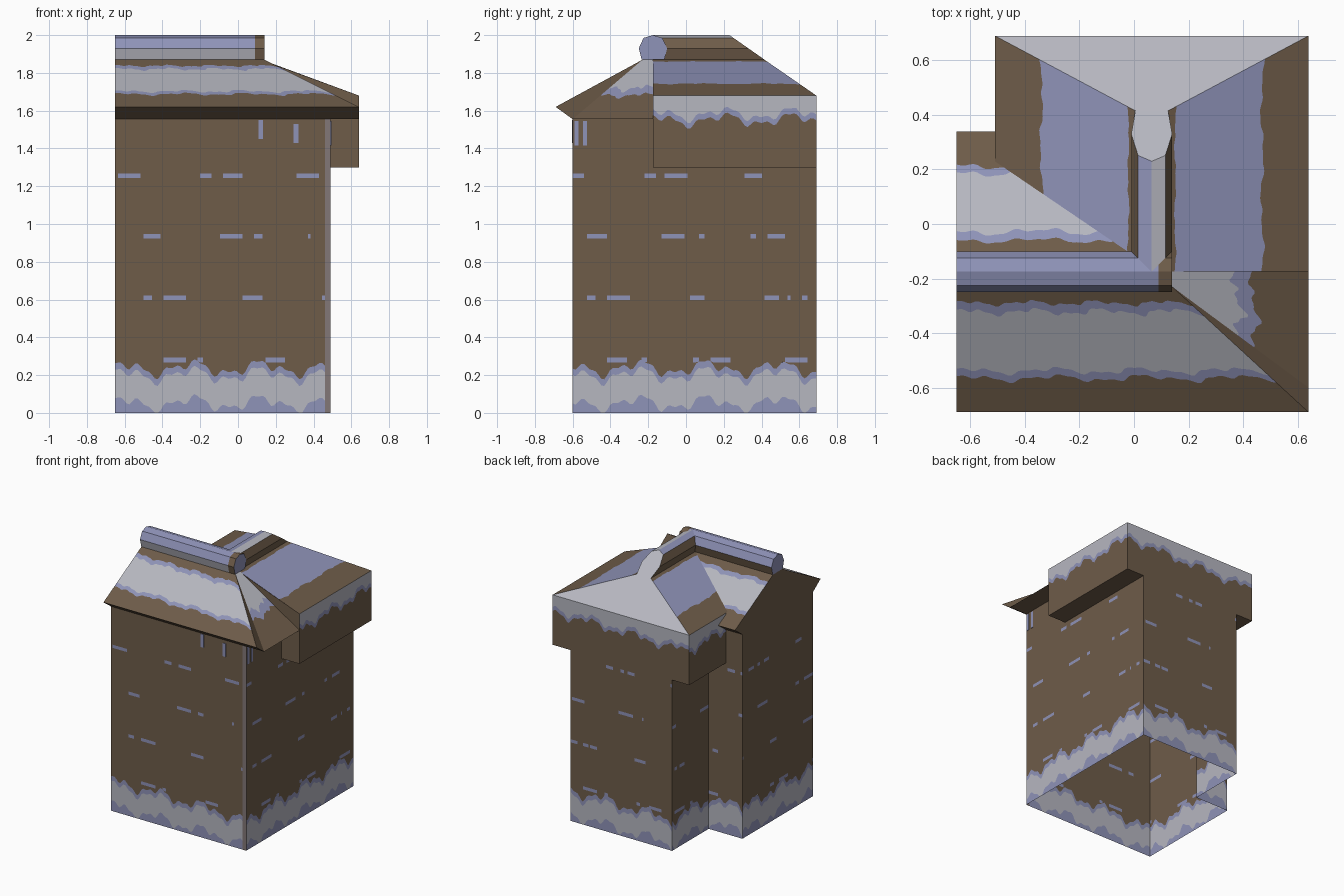
import bpy, bmesh, math
from mathutils import Vector

cube = bpy.data.objects.get("Cube")
if cube:
    bpy.data.objects.remove(cube)


# Materials
def make_mat(name, rgb):
    lin = [(c / 255 / 12.92 if c < 11 else ((c / 255 + 0.055) / 1.055) ** 2.4) for c in rgb]
    m = bpy.data.materials.new(name)
    m.use_nodes = True
    m.diffuse_color = (*lin, 1)
    m.node_tree.nodes["Principled BSDF"].inputs["Base Color"].default_value = (*lin, 1)
    return m


WOOD, SNOW, ICE, EDGE = range(4)
MATS = [make_mat("brown wood", (110, 92, 73)), make_mat("pale snow", (182, 183, 192)),
        make_mat("blue ice", (143, 147, 184)), make_mat("frosted edge", (130, 119, 119))]


def finish(bm, name):
    me = bpy.data.meshes.new(name)
    bmesh.ops.remove_doubles(bm, verts=bm.verts, dist=0.0001)
    bm.to_mesh(me)
    bm.free()
    for m in MATS:
        me.materials.append(m)
    ob = bpy.data.objects.new(name, me)
    bpy.context.collection.objects.link(ob)
    return ob


def flat(name, mat, *polys):
    bm = bmesh.new()
    for pts in polys:
        f = bm.faces.new([bm.verts.new(p) for p in pts])
        f.material_index = mat
    return finish(bm, name)


def wave(t, seed):
    return (math.sin(t * 17 + seed) + 0.7 * math.sin(t * 41 + seed * 2.3)
            + 0.4 * math.sin(t * 83 + seed * 5)) / 2.1


def banded(name, a, b, c, d, bands, seed=0):
    """Four-cornered panel (bottom a-b, top d-c) cut into wavy colour bands.
    Each band is (top level, waviness, material, material between dashes)."""
    a, b, c, d = map(Vector, (a, b, c, d))
    width, height = (b - a).length, (d - a).length
    n = max(4, int(width / 0.015))
    bm = bmesh.new()

    def point(u, v):
        return a.lerp(b, u).lerp(d.lerp(c, u), v)

    for i in range(n):
        u0, u1 = i / n, (i + 1) / n
        low = [0.0, 0.0]
        for k, (top, amp, mat, gap) in enumerate(bands):
            high = [min(1, max(low[j], top + amp * wave(u * width, seed)))
                    for j, u in enumerate((u0, u1))]
            if gap is not None and wave(u0 * width * 0.8, seed + k * 3.7) < 0.3:
                mat = gap
            if max(high[0] - low[0], high[1] - low[1]) > 0.0005:
                pts = [point(u0, low[0]), point(u1, low[1]), point(u1, high[1]), point(u0, high[0])]
                keep = [p for j, p in enumerate(pts) if (p - pts[j - 1]).length > 0.0003]
                if len(keep) > 2:
                    bm.faces.new([bm.verts.new(p) for p in keep]).material_index = mat
            low = high
    return finish(bm, name)


def wall(name, p, q, height, seed):
    """Plank wall with a snow drift at its foot and dashed ice in the joints."""
    bands = [(0.05, 0.06, ICE, None), (0.2, 0.06, SNOW, None), (0.235, 0.06, ICE, None)]
    for z in (0.28, 0.61, 0.935, 1.255):
        bands += [(z - 0.012, 0, WOOD, None), (z + 0.012, 0, ICE, WOOD)]
    bands.append((height, 0, WOOD, None))
    bands = [(t / height, w / height, m, g) for t, w, m, g in bands]
    banded(name, (*p, 0), (*q, 0), (*q, height), (*p, height), bands, seed)


# Main dimensions
XL, XR, XW = -0.65, 0.49, -0.366         # front wing ends, rear wing left wall
YF, YM, YB = -0.6, 0.25, 0.69            # front wall, inner wall, back wall
BL, BR = -0.51, 0.64                     # jettied box sides
TOP, EAVE, BOX, BOXTOP, RIDGE = 1.555, 1.62, 1.3, 1.68, 1.87
YR, XC = -0.175, 0.065                   # ridge lines
CORNER = 0.46

# Walls, open underneath
wall("front_wall", (XL, YF), (CORNER, YF), TOP, 1)
flat("front_corner_strip", EDGE,
     [(CORNER, YF, 0), (XR, YF, 0), (XR, YF, TOP), (CORNER, YF, TOP)])
wall("left_wall", (XR, YF), (XR, YB), TOP, 2)
wall("back_wall", (XR, YB), (XW, YB), BOX, 3)
wall("rear_wing_right_wall", (XW, YB), (XW, YM), BOX, 4)
wall("inner_back_wall", (XW, YM), (XL, YM), TOP, 5)
wall("right_wall", (XL, YM), (XL, YF), TOP, 6)
flat("right_gable", WOOD, [(XL, y, z) for y, z in (
    (YF, TOP), (-0.69, EAVE), (-0.23, RIDGE), (-0.12, RIDGE), (0.34, EAVE), (YM, TOP))])

# Jettied upper box of the rear wing
fringe = [(0.66, 0.13, WOOD, None), (0.74, 0.13, ICE, None), (1, 0, SNOW, None)]
for name, p, q, seed in (("box_left_side", (BR, YR), (BR, YB), 1.5),
                         ("box_back_side", (BR, YB), (BL, YB), 2.5),
                         ("box_right_side", (BL, YB), (BL, YM), 3.5)):
    banded(name, (*p, BOX), (*q, BOX), (*q, BOXTOP), (*p, BOXTOP), fringe, seed)
flat("box_undersides", WOOD,
     [(XR, YR, BOX), (XR, YB, BOX), (BR, YB, BOX), (BR, YR, BOX)],
     [(BL, YM, BOX), (BL, YB, BOX), (XW, YB, BOX), (XW, YM, BOX)])
flat("box_front_end", WOOD, [(x, YR, z) for x, z in (
    (XR, BOX), (BR, BOX), (BR, BOXTOP), (0.12, RIDGE), (0.12, 1.6), (XR, 1.6))])

# Front wing roof
snowy = [(0.27, 0.04, WOOD, None), (0.33, 0.04, ICE, None), (0.8, 0.04, SNOW, None),
         (0.87, 0.03, ICE, None), (1, 0, WOOD, None)]
banded("front_roof_slope", (XL, -0.69, EAVE), (BR, -0.69, EAVE),
       (0.14, -0.23, RIDGE), (XL, -0.23, RIDGE), snowy, 1)
banded("front_wing_back_slope", (XC, 0.34, EAVE), (XL, 0.34, EAVE),
       (XL, -0.12, RIDGE), (XC, -0.12, RIDGE), snowy, 4)
banded("left_hip", (BR, YF, TOP), (BR, YR, TOP), (0.14, YR, RIDGE), (0.14, -0.23, RIDGE),
       [(0.4, 0.06, WOOD, None), (0.52, 0.08, ICE, None), (1, 0, SNOW, None)], 2)
flat("hip_edge", WOOD, [(BR, -0.69, EAVE), (BR, YF, TOP), (0.14, -0.23, RIDGE)])
flat("eave_undersides", WOOD,
     [(XL, -0.69, EAVE), (XL, YF, TOP), (BR, YF, TOP), (BR, -0.69, EAVE)],
     [(XR, YF, TOP), (XR, YR, TOP), (BR, YR, TOP), (BR, YF, TOP)],
     [(XL, 0.34, EAVE), (XW, 0.34, EAVE), (XW, YM, TOP), (XL, YM, TOP)])

# Rear wing roof
HIPY = 0.415
icy = [(0.33, 0.02, WOOD, None), (0.95, 0.01, ICE, None), (1, 0, WOOD, None)]
banded("rear_left_slope", (BR, YR, BOXTOP), (BR, YB, BOXTOP),
       (XC + 0.06, HIPY, RIDGE), (XC + 0.06, YR, RIDGE), icy, 3)
banded("rear_right_slope", (BL, YB, BOXTOP), (BL, YR, BOXTOP),
       (XC - 0.06, YR, RIDGE), (XC - 0.06, HIPY, RIDGE), icy, 5)
flat("back_hip", SNOW, [(BR, YB, BOXTOP), (BL, YB, BOXTOP),
                        (XC - 0.06, HIPY, RIDGE), (XC + 0.06, HIPY, RIDGE)])

# Ridge logs with a seven-sided section
SECTION = [(-0.06, 1.87), (-0.075, 1.93), (-0.05, 1.985), (0, 2.0),
           (0.05, 1.985), (0.075, 1.93), (0.06, 1.87)]


def log(name, start, end, sides, caps):
    """start and end map a section point to 3D; sides gives one colour per facet."""
    bm = bmesh.new()
    rings = [[bm.verts.new(f(s, z)) for s, z in SECTION] for f in (start, end)]
    for i, mat in enumerate(sides):
        j = (i + 1) % len(SECTION)
        bm.faces.new([rings[0][i], rings[0][j], rings[1][j], rings[1][i]]).material_index = mat
    for ring, mat in zip(rings, caps):
        bm.faces.new(ring).material_index = mat
    bmesh.ops.recalc_face_normals(bm, faces=bm.faces)
    finish(bm, name)


def across(x):
    return lambda s, z: (x, YR + s, z)


log("front_ridge_log", across(XL), across(0.09),
    (SNOW, ICE, ICE, ICE, ICE, WOOD, WOOD), (ICE, ICE))
log("front_ridge_log_end", across(0.09), across(0.14),
    (WOOD, WOOD, WOOD, WOOD, WOOD, WOOD, WOOD), (ICE, ICE))
log("rear_ridge_log", lambda s, z: (XC + s, YR, z),
    lambda s, z: (XC + s, 0.23 + (2 - z) * 1.43, z),
    (WOOD, WOOD, ICE, SNOW, WOOD, WOOD, WOOD), (WOOD, SNOW))


# Icicles and joint ice laid on the walls as thin plates
def plate(name, center, size):
    bm = bmesh.new()
    bmesh.ops.create_cube(bm, size=1)
    for v in bm.verts:
        v.co = Vector(center) + Vector([v.co[i] * size[i] for i in range(3)])
    for f in bm.faces:
        f.material_index = ICE
    finish(bm, name)


for x, z in ((0.12, 1.5), (0.307, 1.48)):
    plate("front_icicle", (x, YF, z), (0.025, 0.008, 0.1))
for y in (-0.58, -0.535):
    plate("left_icicle", (XR, y, 1.48), (0.008, 0.022, 0.13))
